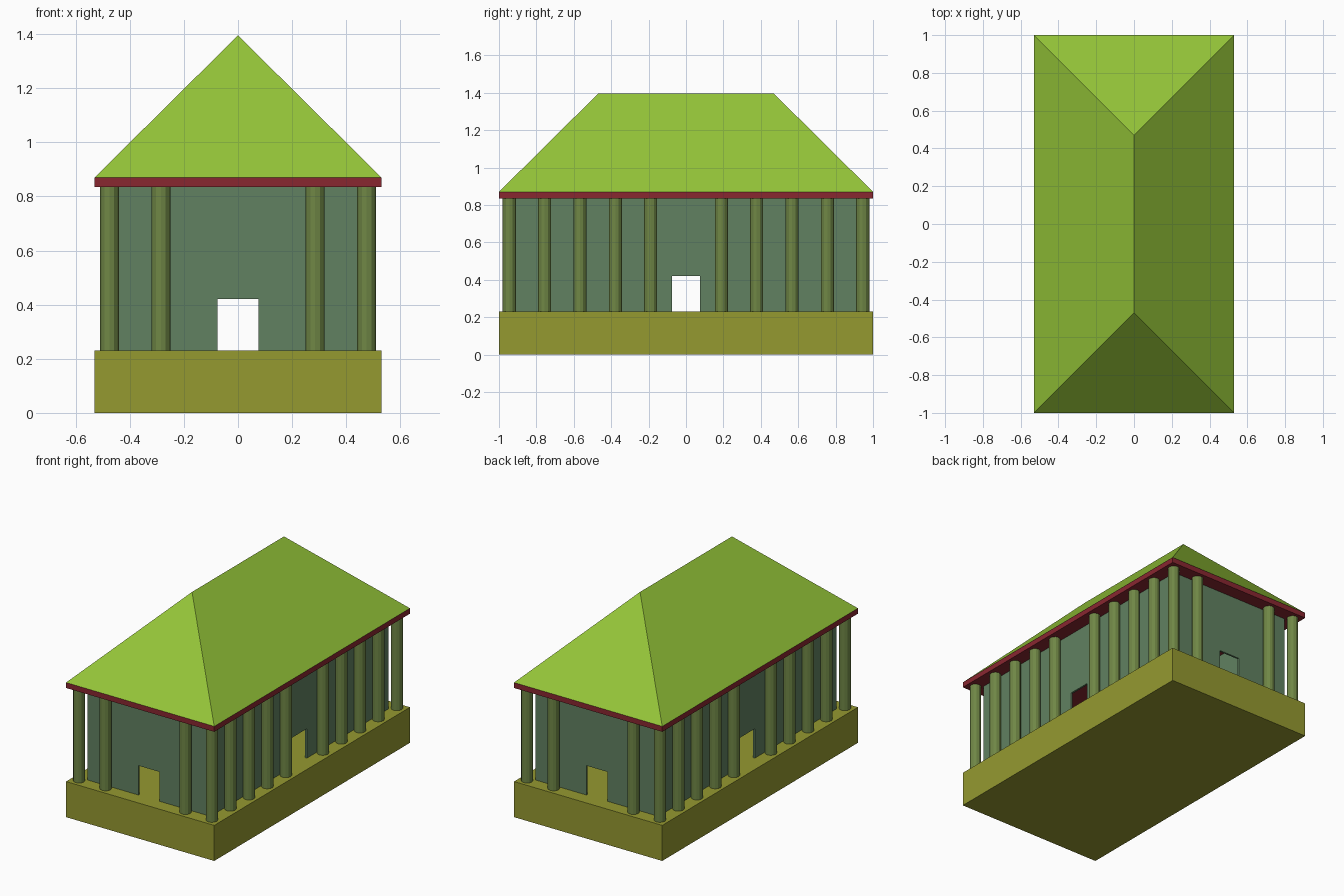
import bpy, bmesh, math
from mathutils import Matrix

if "Cube" in bpy.data.objects:
    bpy.data.objects.remove(bpy.data.objects["Cube"])

HX, HY = 0.53, 1.0             # footprint half sizes
FLOOR, EAVE, ROOF, RIDGE = 0.23, 0.835, 0.87, 1.395
WX, WY, T = 0.44, 0.91, 0.012  # inner room half sizes, wall thickness


def material(name, rgb):
    m = bpy.data.materials.new(name)
    m.diffuse_color = (*rgb, 1)
    m.use_nodes = True
    m.node_tree.nodes["Principled BSDF"].inputs["Base Color"].default_value = m.diffuse_color
    return m


GREEN = material("roof_green", (0.30, 0.56, 0.04))
RED = material("eave_red", (0.25, 0.02, 0.03))
OLIVE = material("base_olive", (0.30, 0.32, 0.03))
WALL = material("wall_dark_green", (0.12, 0.22, 0.12))
COLUMN = material("column_green", (0.16, 0.24, 0.06))


def finish(name, bm, mat):
    bmesh.ops.recalc_face_normals(bm, faces=bm.faces)
    me = bpy.data.meshes.new(name)
    bm.to_mesh(me)
    bm.free()
    me.materials.append(mat)
    ob = bpy.data.objects.new(name, me)
    bpy.context.collection.objects.link(ob)
    return ob


def box(name, hx, hy, z0, z1, mat):
    bm = bmesh.new()
    bmesh.ops.create_cube(bm, size=1)
    bmesh.ops.scale(bm, vec=(2 * hx, 2 * hy, z1 - z0), verts=bm.verts)
    bmesh.ops.translate(bm, vec=(0, 0, (z0 + z1) / 2), verts=bm.verts)
    return finish(name, bm, mat)


def wall(name, half, dist, angle):
    """Wall outline with a doorway, extruded inwards and turned into place."""
    d, top = 0.075, 0.42
    pts = [(-half, FLOOR), (-d, FLOOR), (-d, top), (d, top), (d, FLOOR),
           (half, FLOOR), (half, EAVE), (-half, EAVE)]
    bm = bmesh.new()
    face = bm.faces.new([bm.verts.new((x, -dist, z)) for x, z in pts])
    ext = bmesh.ops.extrude_face_region(bm, geom=[face], use_keep_orig=True)
    moved = [v for v in ext["geom"] if isinstance(v, bmesh.types.BMVert)]
    bmesh.ops.translate(bm, vec=(0, T, 0), verts=moved)
    bm.transform(Matrix.Rotation(angle, 4, 'Z'))
    return finish(name, bm, WALL)


def column(x, y):
    bm = bmesh.new()
    bmesh.ops.create_cone(bm, cap_ends=True, segments=12, radius1=0.035,
                          radius2=0.035, depth=EAVE - FLOOR)
    bmesh.ops.translate(bm, vec=(x, y, (EAVE + FLOOR) / 2), verts=bm.verts)
    return finish("column", bm, COLUMN)


# Base and eave slab
box("base", HX, HY, 0, FLOOR, OLIVE)
box("eave_slab", HX, HY, EAVE, ROOF, RED)

# Hipped roof
bm = bmesh.new()
c = [bm.verts.new((x, y, ROOF)) for x, y in
     ((-HX, -HY), (HX, -HY), (HX, HY), (-HX, HY))]
f, b = [bm.verts.new((0, y, RIDGE)) for y in (-0.47, 0.47)]
for face in (c, (c[0], c[1], f), (c[1], c[2], b, f), (c[2], c[3], b), (c[3], c[0], f, b)):
    bm.faces.new(face)
finish("hip_roof", bm, GREEN)

# Inner room walls, a doorway on each side
wall("front_wall", WX, WY, 0)
wall("right_wall", WY - T, WX, math.pi / 2)
wall("back_wall", WX, WY, math.pi)
wall("left_wall", WY - T, WX, -math.pi / 2)

# Colonnade, open at the middle of each side
for sx in (-1, 1):
    for sy in (-1, 1):
        for i in range(1, 6):
            column(sx * 0.475, sy * 0.189 * i)
        column(sx * 0.285, sy * 0.945)
